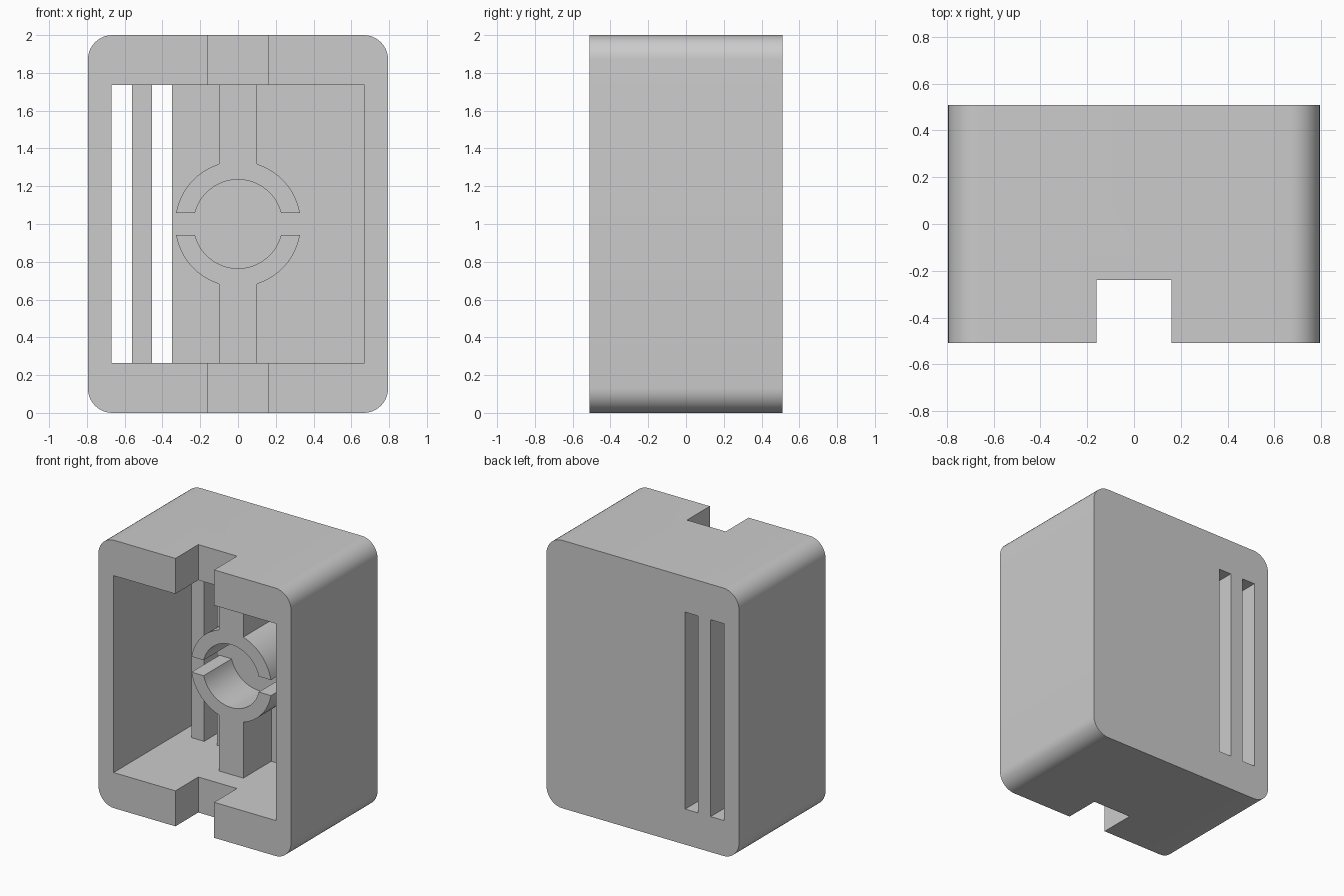
import bpy, bmesh, math
from mathutils import Vector

if "Cube" in bpy.data.objects:
    bpy.data.objects.remove(bpy.data.objects["Cube"], do_unlink=True)

W, D, H = 0.795, 0.51, 2.0        # half width, half depth, height
WALL, CX = 0.265, 0.67            # end wall thickness, cavity half width
FLOOR, POST = 0.25, -0.08         # cavity floor and clip front, along y
MID = H / 2

grey = bpy.data.materials.new("light grey plastic")
grey.use_nodes = True
colour = (0.6, 0.6, 0.6, 1)
grey.diffuse_color = colour
grey.node_tree.nodes["Principled BSDF"].inputs["Base Color"].default_value = colour


def prism(name, outline, y0, y1):
    """Extrude an (x, z) outline from y0 to y1."""
    bm = bmesh.new()
    face = bm.faces.new([bm.verts.new((x, y0, z)) for x, z in outline])
    out = bmesh.ops.extrude_face_region(bm, geom=[face])
    verts = [g for g in out["geom"] if isinstance(g, bmesh.types.BMVert)]
    bmesh.ops.translate(bm, verts=verts, vec=Vector((0, y1 - y0, 0)))
    bmesh.ops.recalc_face_normals(bm, faces=bm.faces)
    mesh = bpy.data.meshes.new(name)
    bm.to_mesh(mesh)
    bm.free()
    mesh.materials.append(grey)
    obj = bpy.data.objects.new(name, mesh)
    bpy.context.collection.objects.link(obj)
    return obj


def box(name, x0, x1, y0, y1, z0, z1):
    return prism(name, [(x0, z0), (x1, z0), (x1, z1), (x0, z1)], y0, y1)


def arc(cx, cz, r, a0, a1, n):
    return [(cx + r * math.cos(a0 + (a1 - a0) * i / n),
             cz + r * math.sin(a0 + (a1 - a0) * i / n)) for i in range(n + 1)]


def smooth(obj):
    bpy.ops.object.select_all(action='DESELECT')
    obj.select_set(True)
    bpy.context.view_layer.objects.active = obj
    bpy.ops.object.shade_smooth_by_angle(angle=math.radians(30))


# Case body with rounded long edges
R = 0.13
outline = []
for i, (sx, sz) in enumerate([(1, 1), (-1, 1), (-1, -1), (1, -1)]):
    a = i * math.pi / 2
    outline += arc(sx * (W - R), MID + sz * (MID - R), R, a, a + math.pi / 2, 10)
case = prism("case", outline, -D, D)

# Cavity, cable notches in the end walls, and vent slots through the back
cutters = [
    box("cavity_cutter", -CX, CX, -D - 0.1, FLOOR, WALL, H - WALL),
    box("notch_cutter", -0.16, 0.16, -D - 0.2, -0.24, -0.1, H + 0.1),
    box("outer_slot_cutter", -CX, -0.56, FLOOR - 0.1, D + 0.1, WALL, H - WALL),
    box("inner_slot_cutter", -0.455, -0.35, FLOOR - 0.1, D + 0.1, WALL, H - WALL),
]
for c in cutters:
    c.hide_render = True
    m = case.modifiers.new(c.name, 'BOOLEAN')
    m.operation, m.solver, m.object = 'DIFFERENCE', 'EXACT', c
bpy.context.view_layer.update()
graph = bpy.context.evaluated_depsgraph_get()
cut = bpy.data.meshes.new_from_object(case.evaluated_get(graph))
case.modifiers.clear()
case.data = cut
for c in cutters:
    bpy.data.objects.remove(c, do_unlink=True)
smooth(case)

# Two half-ring clips, each on an arm reaching its end wall
RO, RI, GAP, ARM = 0.333, 0.235, 0.058, 0.1
lo, li = math.asin(GAP / RO), math.asin(GAP / RI)
join = math.acos(ARM / RO)
end = MID - WALL + 0.01
half = (arc(0, 0, RO, lo, join, 12) + [(ARM, end), (-ARM, end)]
        + arc(0, 0, RO, math.pi - join, math.pi - lo, 12)
        + arc(0, 0, RI, math.pi - li, li, 28))
for name, s in (("upper_clip", 1), ("lower_clip", -1)):
    smooth(prism(name, [(x, MID + s * z) for x, z in half], POST, FLOOR + 0.01))
